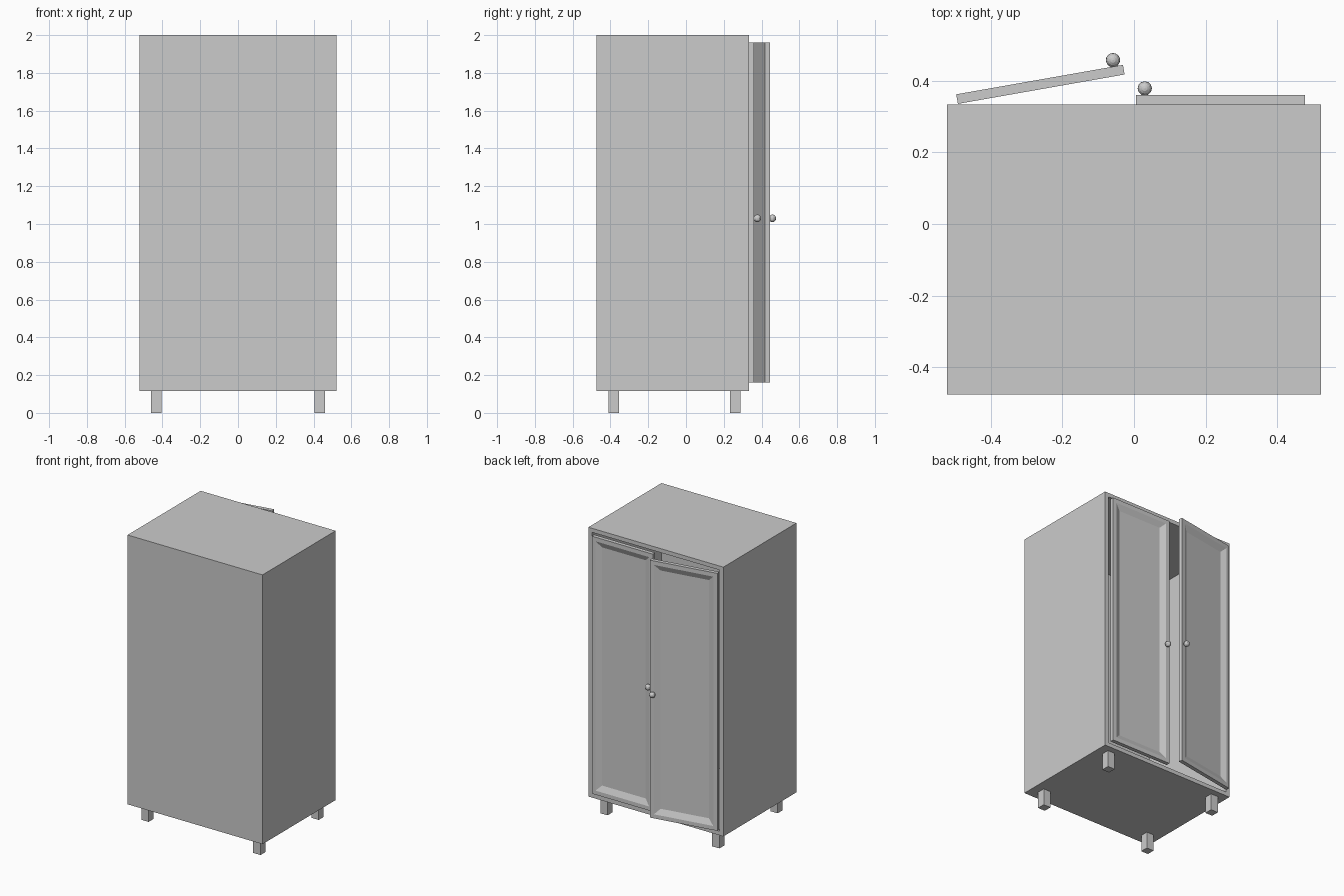
import bpy, bmesh
from math import radians
from mathutils import Matrix, Vector

if "Cube" in bpy.data.objects:
    bpy.data.objects.remove(bpy.data.objects["Cube"])


def add_object(name, bm):
    mesh = bpy.data.meshes.new(name)
    bmesh.ops.recalc_face_normals(bm, faces=bm.faces)
    bm.to_mesh(mesh)
    bm.free()
    ob = bpy.data.objects.new(name, mesh)
    bpy.context.collection.objects.link(ob)
    return ob


def box(lo, hi):
    lo, hi = Vector(lo), Vector(hi)
    bm = bmesh.new()
    bmesh.ops.create_cube(bm, size=1, matrix=Matrix.Translation((lo + hi) / 2)
                          @ Matrix.Diagonal((*(hi - lo), 1)))
    bm.normal_update()
    return bm


def door_side(bm):
    return max(bm.faces, key=lambda f: f.calc_center_median().y)


# Hollow cabinet body, open on the door side
W, Y0, Y1, Z0, WALL = 0.522, -0.475, 0.333, 0.117, 0.04
bm = box((-W, Y0, Z0), (W, Y1, 2.0))
face = door_side(bm)
bmesh.ops.inset_region(bm, faces=[face], thickness=WALL)
ext = bmesh.ops.extrude_face_region(bm, geom=[face])
new_verts = [g for g in ext["geom"] if isinstance(g, bmesh.types.BMVert)]
bmesh.ops.translate(bm, verts=new_verts, vec=(0, -(Y1 - Y0 - WALL), 0))
if face.is_valid:
    bmesh.ops.delete(bm, geom=[face], context="FACES_ONLY")
add_object("cabinet_body", bm)

# Four square legs
for side, x in (("left", -0.433), ("right", 0.433)):
    for end, y in (("front", -0.382), ("back", 0.261)):
        add_object(f"{end}_{side}_leg",
                   box((x - 0.028, y - 0.028, 0), (x + 0.028, y + 0.028, Z0)))

# Panelled doors with ball knobs, built from the hinge and then swung
DOOR_W, DOOR_T = 0.472, 0.027


def door(name, hinge, direction, angle):
    place = Matrix.Translation(hinge) @ Matrix.Rotation(radians(angle), 4, "Z")
    x0, x1 = sorted((0, direction * DOOR_W))
    bm = box((x0, 0, 0.16), (x1, DOOR_T, 1.96))
    panel = door_side(bm)
    bmesh.ops.inset_region(bm, faces=[panel], thickness=0.04)
    bmesh.ops.inset_region(bm, faces=[panel], thickness=0.055, depth=-0.018)
    bm.transform(place)
    add_object(name, bm)

    knob = bmesh.new()
    at = Matrix.Translation((direction * (DOOR_W - 0.025), 0.045, 1.03))
    bmesh.ops.create_uvsphere(knob, u_segments=12, v_segments=8, radius=0.02,
                              matrix=place @ at)
    add_object(name + "_knob", knob)


door("right_door", (0.477, Y1, 0), -1, 0)
door("left_door", (-0.491, Y1 + 0.002, 0), 1, 10)
